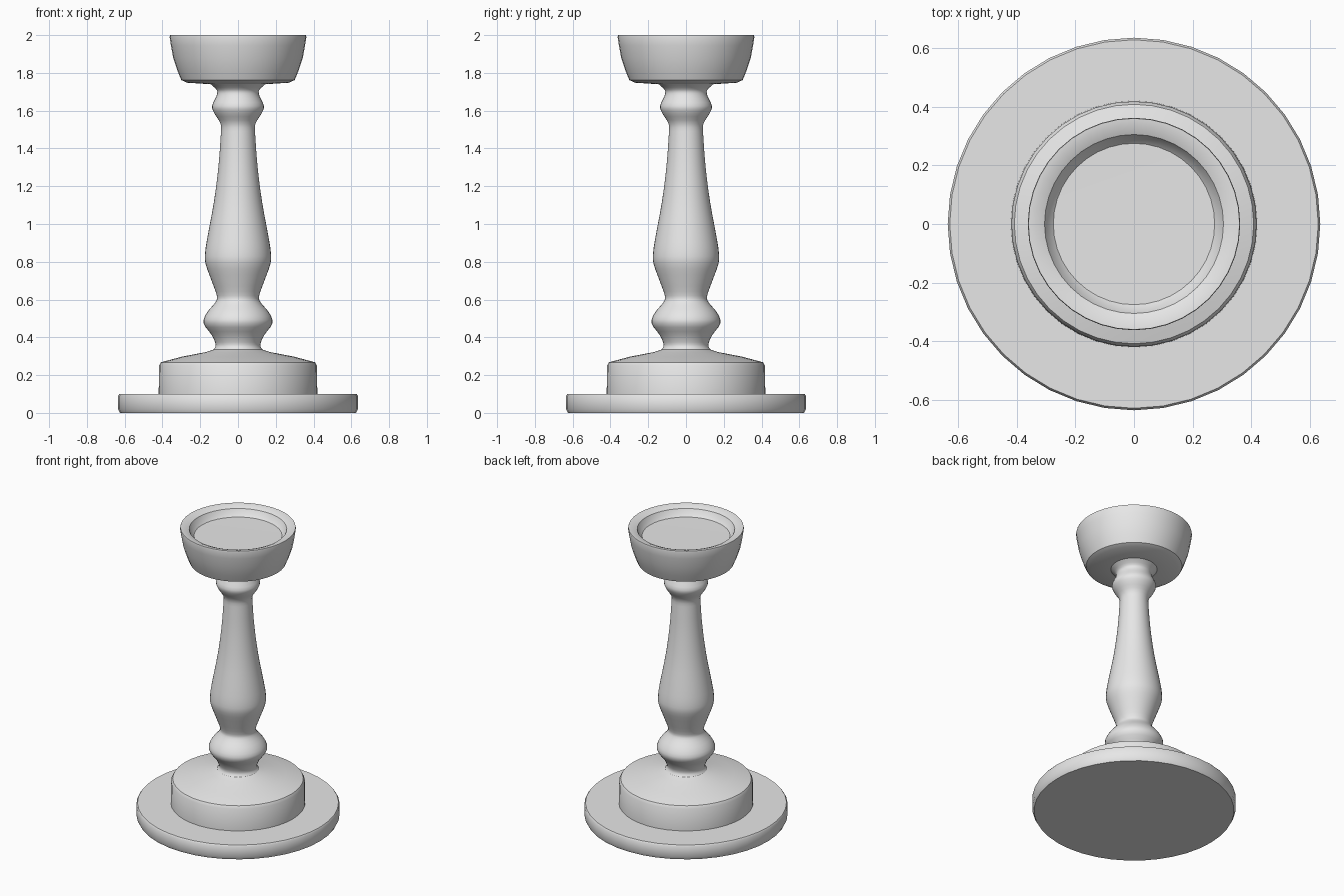
import bpy
import bmesh
import math
from mathutils import Vector

if "Cube" in bpy.data.objects:
    bpy.data.objects.remove(bpy.data.objects["Cube"], do_unlink=True)

SIDES = 40

grey = bpy.data.materials.new("plain_grey")
grey.use_nodes = True
grey.diffuse_color = (0.8, 0.8, 0.8, 1)
grey.node_tree.nodes["Principled BSDF"].inputs["Base Color"].default_value = (0.8, 0.8, 0.8, 1)


def soften(points, steps=3):
    """Pass a smooth curve through the profile points."""
    pts = [Vector(p) for p in points]
    pts = [pts[0]] + pts + [pts[-1]]
    out = []
    for a, b, c, d in zip(pts, pts[1:], pts[2:], pts[3:]):
        for i in range(steps):
            t = i / steps
            out.append(0.5 * (2 * b + (c - a) * t + (2 * a - 5 * b + 4 * c - d) * t ** 2
                              + (3 * b - a - 3 * c + d) * t ** 3))
    return out + [pts[-1]]


def lathe(name, profile):
    """Turn a (radius, height) profile, listed upward along the outside."""
    bm = bmesh.new()
    verts = [bm.verts.new((r, 0, z)) for r, z in profile]
    edges = [bm.edges.new(pair) for pair in zip(verts, verts[1:])]
    bmesh.ops.spin(bm, geom=verts + edges, cent=(0, 0, 0), axis=(0, 0, 1),
                   angle=math.tau, steps=SIDES)
    bmesh.ops.remove_doubles(bm, verts=bm.verts, dist=0.0002)
    bmesh.ops.recalc_face_normals(bm, faces=bm.faces)
    # An open turned shell faces away from its axis
    wall = max(bm.faces, key=lambda f: abs(f.normal.xy.dot(f.calc_center_median().xy)))
    if wall.normal.xy.dot(wall.calc_center_median().xy) < 0:
        bmesh.ops.reverse_faces(bm, faces=bm.faces)
    mesh = bpy.data.meshes.new(name)
    bm.to_mesh(mesh)
    bm.free()
    mesh.materials.append(grey)
    obj = bpy.data.objects.new(name, mesh)
    bpy.context.collection.objects.link(obj)
    bpy.ops.object.select_all(action="DESELECT")
    obj.select_set(True)
    bpy.context.view_layer.objects.active = obj
    bpy.ops.object.shade_smooth_by_angle(angle=math.radians(40))
    return obj


# Wide foot with slightly eased rims
lathe("base_plate", [(0, 0), (0.625, 0), (0.635, 0.02), (0.635, 0.09),
                     (0.628, 0.1), (0.42, 0.1)])

# Raised drum with a shallow sloping top
lathe("base_drum", [(0.42, 0.1), (0.418, 0.25), (0.408, 0.268), (0.3, 0.297),
                    (0.17, 0.322), (0.13, 0.335)])

# Turned stem: lower bulb, long vase shape and upper collar
lathe("stem", soften([(0.13, 0.335), (0.118, 0.36), (0.138, 0.41), (0.182, 0.475),
                      (0.165, 0.53), (0.12, 0.585), (0.112, 0.62), (0.14, 0.7),
                      (0.172, 0.79), (0.174, 0.85), (0.16, 0.94), (0.127, 1.12),
                      (0.104, 1.3), (0.092, 1.46), (0.092, 1.53), (0.125, 1.585),
                      (0.137, 1.625), (0.113, 1.68), (0.113, 1.71), (0.145, 1.74)]))

# Shallow dish with a rounded lip and sunken floor
lathe("cup", [(0.145, 1.74), (0.27, 1.748), (0.3, 1.762), (0.32, 1.81),
              (0.343, 1.88), (0.355, 1.945), (0.362, 1.99), (0.36, 2.0),
              (0.335, 1.998), (0.305, 1.985), (0.29, 1.955), (0.275, 1.94), (0, 1.938)])
